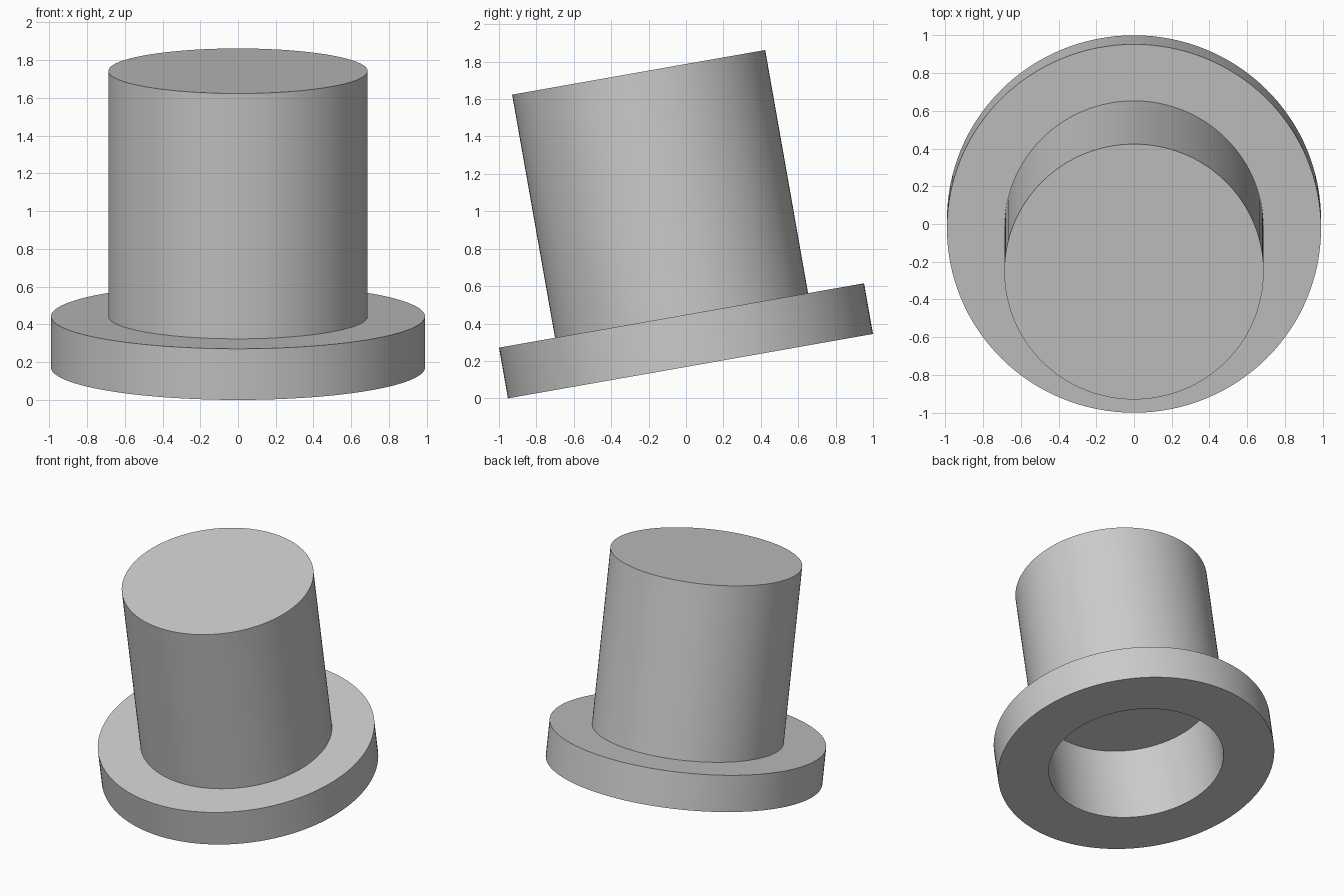
import bpy, bmesh, math
from mathutils import Matrix, Vector

if "Cube" in bpy.data.objects:
    bpy.data.objects.remove(bpy.data.objects["Cube"], do_unlink=True)

TILT = math.radians(10)
BRIM_R, BRIM_T = 0.991, 0.275
CROWN_R, HEIGHT = 0.687, 1.595
BORE_R, BORE_DEPTH = 0.627, 0.60
SEGMENTS = 128

grey = bpy.data.materials.new("plain grey")
grey.use_nodes = True
colour = (0.6, 0.6, 0.6, 1)
grey.diffuse_color = colour
grey.node_tree.nodes["Principled BSDF"].inputs["Base Color"].default_value = colour


def lathe(name, profile, material):
    """Spin a (radius, height) profile about z; ends on the axis become flat caps."""
    bm = bmesh.new()
    rings = []
    for r, z in profile:
        angles = [math.tau * i / SEGMENTS for i in range(SEGMENTS)]
        rings.append([bm.verts.new((r * math.cos(a), r * math.sin(a), z)) for a in angles])
    for low, high in zip(rings, rings[1:]):
        for i in range(SEGMENTS):
            j = (i + 1) % SEGMENTS
            bm.faces.new((low[i], low[j], high[j], high[i]))
    bm.faces.new(rings[0])
    bm.faces.new(rings[-1])
    bmesh.ops.recalc_face_normals(bm, faces=bm.faces)
    mesh = bpy.data.meshes.new(name)
    bm.to_mesh(mesh)
    bm.free()
    mesh.materials.append(material)
    obj = bpy.data.objects.new(name, mesh)
    bpy.context.collection.objects.link(obj)
    bpy.ops.object.select_all(action='DESELECT')
    obj.select_set(True)
    bpy.context.view_layer.objects.active = obj
    bpy.ops.object.shade_smooth_by_angle(angle=math.radians(30))
    return obj


# Hat: blind bore, wide flat brim and tall closed crown in one profile
hat = lathe("hat", [
    (BORE_R, BORE_DEPTH), (BORE_R, 0),
    (BRIM_R, 0), (BRIM_R, BRIM_T),
    (CROWN_R, BRIM_T), (CROWN_R, HEIGHT),
], grey)

# Tip it forward so the front of the brim rests on the floor
rest = Vector((0, BRIM_T * math.sin(TILT) / 2, BRIM_R * math.sin(TILT)))
hat.matrix_world = Matrix.Translation(rest) @ Matrix.Rotation(TILT, 4, 'X')
